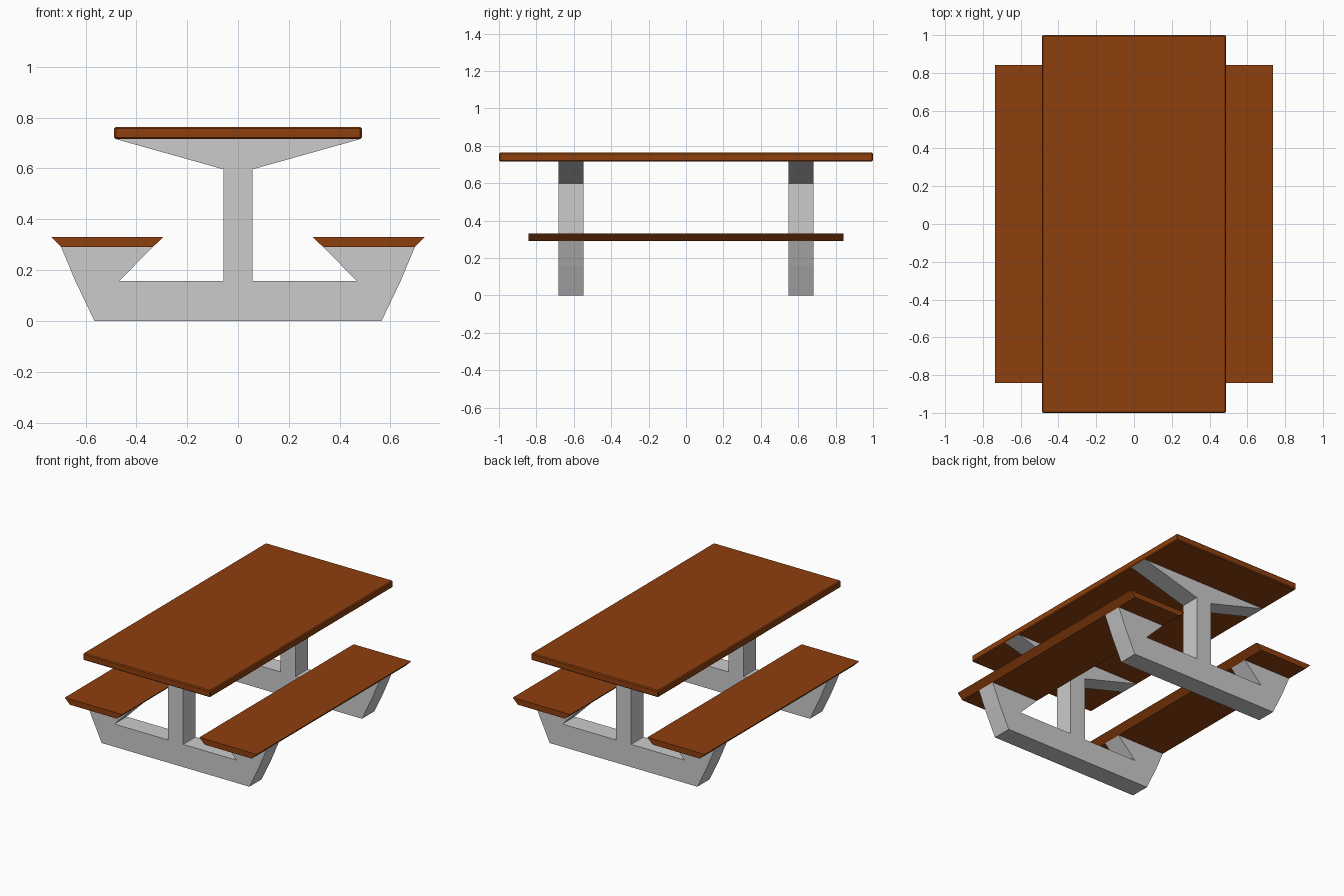
import bpy, bmesh

if "Cube" in bpy.data.objects:
    bpy.data.objects.remove(bpy.data.objects["Cube"])

wood = bpy.data.materials.new("brown_wood")
wood.diffuse_color = (0.27, 0.05, 0.004, 1)
wood.use_nodes = True
wood.node_tree.nodes["Principled BSDF"].inputs["Base Color"].default_value = wood.diffuse_color


def extrude_profile(name, profile, y0, y1, mat=None):
    """Extrude an (x, z) outline along y."""
    bm = bmesh.new()
    face = bm.faces.new([bm.verts.new((x, y0, z)) for x, z in profile])
    geom = bmesh.ops.extrude_face_region(bm, geom=[face])["geom"]
    verts = [g for g in geom if isinstance(g, bmesh.types.BMVert)]
    bmesh.ops.translate(bm, verts=verts, vec=(0, y1 - y0, 0))
    bmesh.ops.recalc_face_normals(bm, faces=bm.faces)
    mesh = bpy.data.meshes.new(name)
    bm.to_mesh(mesh)
    bm.free()
    obj = bpy.data.objects.new(name, mesh)
    bpy.context.collection.objects.link(obj)
    if mat:
        mesh.materials.append(mat)
    return obj


# Tabletop with a small chamfer
W, Z0, Z1 = 0.487, 0.716, 0.763
top = extrude_profile("tabletop", [(-W, Z0), (W, Z0), (W, Z1), (-W, Z1)], -1, 1, wood)
bevel = top.modifiers.new("edge_chamfer", "BEVEL")
bevel.width = 0.006
bevel.segments = 1

# Bench seats with undercut long edges
for side, s in (("left", -1), ("right", 1)):
    seat = [(0.335, 0.291), (0.696, 0.291), (0.735, 0.33), (0.294, 0.33)]
    extrude_profile(side + "_seat", [(s * x, z) for x, z in seat], -0.843, 0.843, wood)

# Support frames: foot, seat arms, column and flared head in one outline
half = [(0.565, 0), (0.64, 0.157), (0.696, 0.291), (0.335, 0.291), (0.468, 0.157),
        (0.058, 0.157), (0.058, 0.597), (0.482, 0.716)]
outline = half + [(-x, z) for x, z in reversed(half)]
for end, s in (("front", -1), ("back", 1)):
    extrude_profile(end + "_frame", outline, s * 0.548, s * 0.682)
